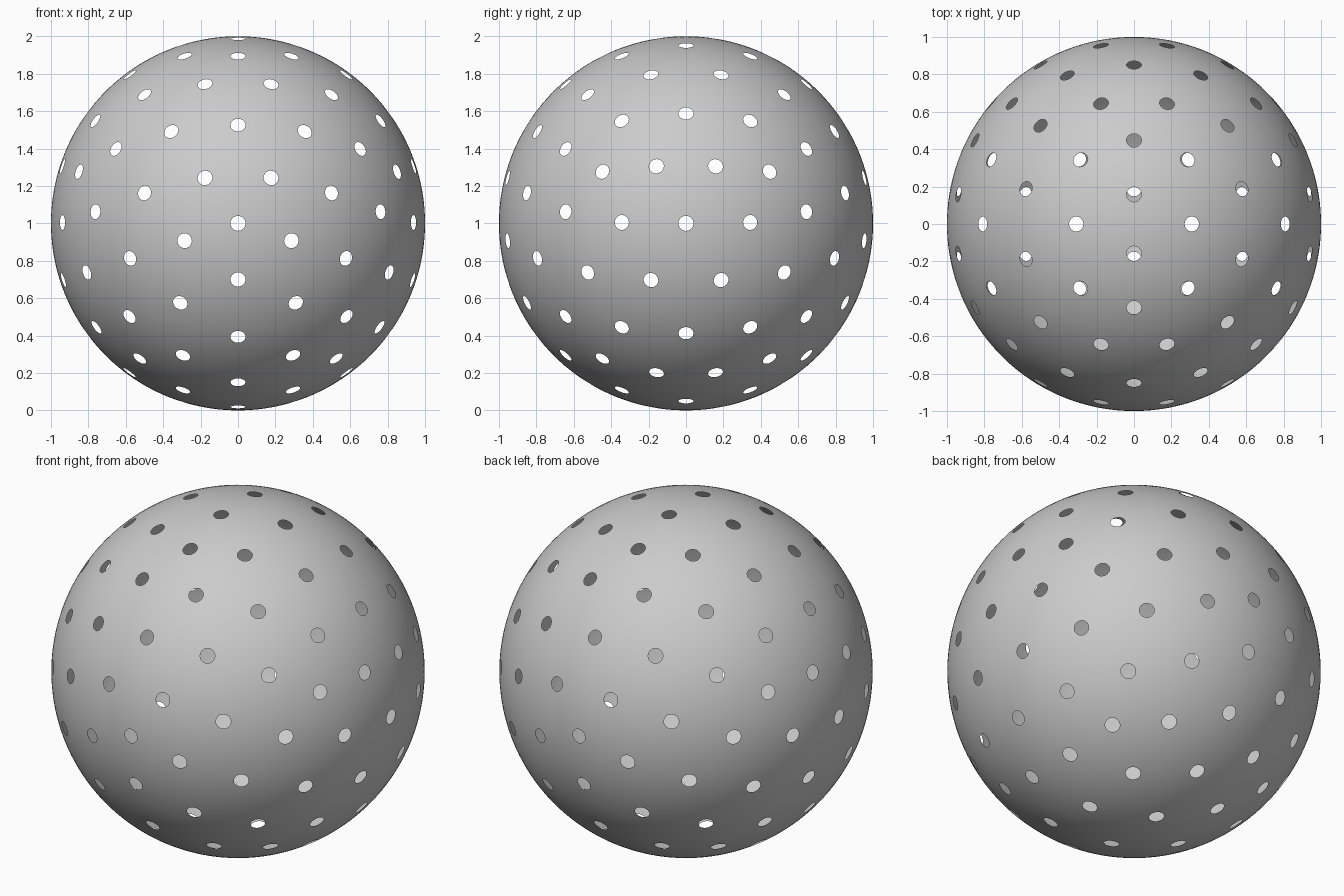
import bpy, bmesh
from math import sin, cos
from mathutils import Vector

if "Cube" in bpy.data.objects:
    bpy.data.objects.remove(bpy.data.objects["Cube"])

HOLE = 0.04          # hole radius
SEG, RINGS = 3, 5    # patch resolution

# Hole directions: corners and face centres of a two-frequency icosphere,
# front half mirrored to the back
ico = bmesh.new()
bmesh.ops.create_icosphere(ico, subdivisions=2, radius=1)
dirs = [v.co.normalized() for v in ico.verts]
dirs += [f.calc_center_median().normalized() for f in ico.faces]
ico.free()
holes = []
for d in dirs:
    if abs(d.z) < 0.01:
        holes.append(Vector((d.y, 0, d.x)).normalized())
    elif d.z > 0:
        holes += [Vector((d.y, -d.z, d.x)), Vector((d.y, d.z, d.x))]

# Triangulate between the hole centres
hull = bmesh.new()
for h in holes:
    hull.verts.new(h)
bmesh.ops.convex_hull(hull, input=hull.verts[:])
bmesh.ops.triangulate(hull, faces=hull.faces[:])
tris = [[v.co.normalized() for v in f.verts] for f in hull.faces]
hull.free()

bm = bmesh.new()


def sector(a, p, q):
    """Patch of shell from the rim of hole a out to the cell border p-q."""
    grid = []
    for i in range(SEG + 1):
        outer = p.lerp(q, i / SEG).normalized()
        side = (outer - a * outer.dot(a)).normalized()
        full = a.angle(outer)
        row = []
        for j in range(RINGS + 1):
            t = HOLE + (full - HOLE) * j / RINGS
            row.append(bm.verts.new(a * cos(t) + side * sin(t)))
        grid.append(row)
    for i in range(SEG):
        for j in range(RINGS):
            f = bm.faces.new((grid[i][j], grid[i][j + 1],
                              grid[i + 1][j + 1], grid[i + 1][j]))
            f.normal_update()
            if f.normal.dot(f.calc_center_median()) < 0:
                f.normal_flip()
            f.smooth = True


# Shell surface around every hole
for tri in tris:
    g = sum(tri, Vector()).normalized()
    for k in range(3):
        a = tri[k]
        for b in (tri[k - 1], tri[k - 2]):
            sector(a, (a + b).normalized(), g)

bmesh.ops.remove_doubles(bm, verts=bm.verts[:], dist=1e-4)
bmesh.ops.translate(bm, verts=bm.verts[:], vec=(0, 0, 1))
mesh = bpy.data.meshes.new("perforated_ball")
bm.to_mesh(mesh)
bm.free()
ball = bpy.data.objects.new("perforated_ball", mesh)
bpy.context.collection.objects.link(ball)
